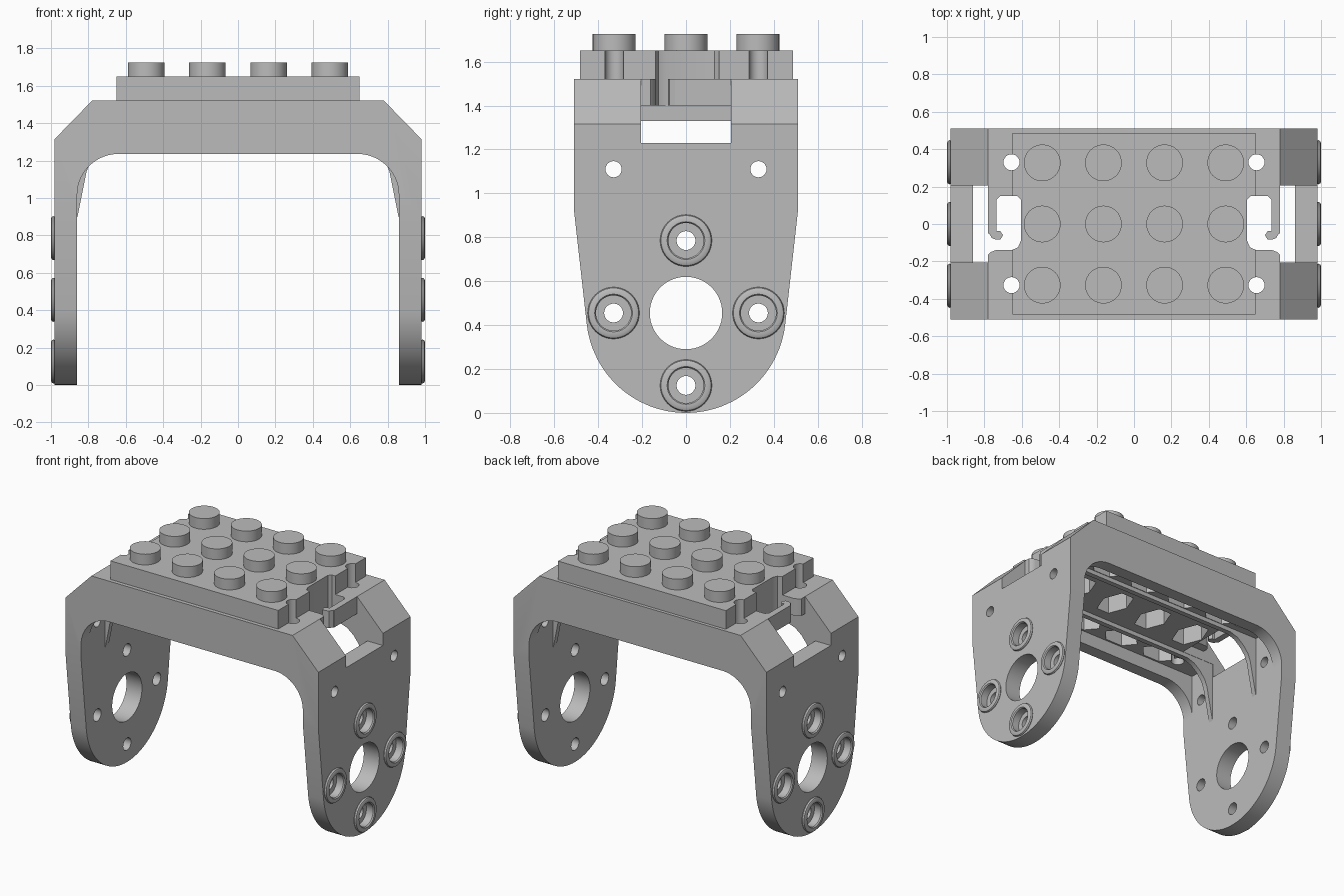
import bpy
import bmesh
from math import sin, cos, pi, radians

cube = bpy.data.objects.get("Cube")
if cube:
    bpy.data.objects.remove(cube, do_unlink=True)

grey = bpy.data.materials.new("plain_grey")
grey.use_nodes = True
grey.diffuse_color = (0.5, 0.5, 0.5, 1)
grey.node_tree.nodes["Principled BSDF"].inputs["Base Color"].default_value = (0.5, 0.5, 0.5, 1)

PITCH = 0.327
STUD_X = [(i - 1.5) * PITCH for i in range(4)]
STUD_Y = [-0.327, 0, 0.327]


def finish(name, bm):
    bmesh.ops.recalc_face_normals(bm, faces=bm.faces)
    mesh = bpy.data.meshes.new(name)
    bm.to_mesh(mesh)
    bm.free()
    mesh.materials.append(grey)
    obj = bpy.data.objects.new(name, mesh)
    bpy.context.collection.objects.link(obj)
    return obj


def prism(name, outline, axis, lo, hi):
    """Extrude a 2D outline along an axis."""
    place = {"x": lambda a, b, t: (t, a, b),
             "y": lambda a, b, t: (a, t, b),
             "z": lambda a, b, t: (a, b, t)}[axis]
    bm = bmesh.new()
    ends = [[bm.verts.new(place(a, b, t)) for a, b in outline] for t in (lo, hi)]
    for ring in ends:
        bm.faces.new(ring)
    n = len(outline)
    for i in range(n):
        j = (i + 1) % n
        bm.faces.new((ends[0][i], ends[0][j], ends[1][j], ends[1][i]))
    return finish(name, bm)


def arc(cx, cy, r, start, end, steps):
    angles = [radians(start + (end - start) * i / steps) for i in range(steps + 1)]
    return [(cx + r * cos(a), cy + r * sin(a)) for a in angles]


def circle(cx, cy, r, n=40):
    return arc(cx, cy, r, 0, 360, n)[:-1]


def rect(x0, x1, y0, y1):
    return [(x0, y0), (x1, y0), (x1, y1), (x0, y1)]


def mirrored(half):
    return half + [(-x, y) for x, y in reversed(half)]


def combine(target, cutter, operation="DIFFERENCE"):
    mod = target.modifiers.new("cut", "BOOLEAN")
    mod.operation = operation
    mod.solver = "EXACT"
    mod.object = cutter
    bpy.context.view_layer.objects.active = target
    bpy.ops.object.modifier_apply(modifier=mod.name)
    bpy.data.objects.remove(cutter, do_unlink=True)


def cut(target, outline, axis, lo, hi):
    combine(target, prism("cutter", outline, axis, lo, hi))


def ring(name, profile, side, y, z, n=40):
    """Revolve a closed (radius, x) profile about an x-directed axis."""
    bm = bmesh.new()
    loops = [[bm.verts.new((side * x, y + r * cos(2 * pi * i / n), z + r * sin(2 * pi * i / n)))
              for r, x in profile] for i in range(n)]
    m = len(profile)
    for i in range(n):
        a, b = loops[i], loops[(i + 1) % n]
        for k in range(m):
            bm.faces.new((a[k], a[(k + 1) % m], b[(k + 1) % m], b[k]))
    return finish(name, bm)


# Arched bracket: front outline trimmed by the rounded leg outline
arch = [(0.78, 1.52), (0.98, 1.315), (0.98, -0.1), (0.86, -0.1)] + arc(0.64, 1.015, 0.22, 0, 90, 14)
bracket = prism("bracket", mirrored(arch), "y", -0.6, 0.6)
leg = [(0.51, 1.7), (0.51, 0.92)] + arc(0, 0.455, 0.455, -7, -90, 24)[:-1]
side_outline = leg + [(0, 0)] + [(-y, z) for y, z in reversed(leg)]
combine(bracket, prism("trim", side_outline, "x", -1.2, 1.2), "INTERSECT")

# Recess under the deck and the pockets in it
cut(bracket, rect(-0.86, 0.86, -0.42, 0.42), "z", 0.8, 1.33)
for y in STUD_Y:
    w, h = (0.1, 0.13) if y == 0 else (0.135, 0.08)
    for x in STUD_X:
        hexagon = [(x + w, y), (x + w / 2, y + h), (x - w / 2, y + h),
                   (x - w, y), (x - w / 2, y - h), (x + w / 2, y - h)]
        cut(bracket, hexagon, "z", 1.2, 1.49)

# Raised stud plate
plate = prism("stud_plate", rect(-0.65, 0.65, -0.483, 0.487), "z", 1.52, 1.65)

# Cable hook cut, given as the opening around the hook
hook = [(0.605, 0.13), (0.605, -0.09), (0.62, -0.125), (0.655, -0.14), (0.74, -0.14),
        (0.765, -0.15), (0.8, -0.18), (0.8, -0.05), (0.775, -0.05), (0.76, -0.075),
        (0.74, -0.083), (0.715, -0.083), (0.7, -0.06), (0.715, -0.038), (0.735, -0.038),
        (0.735, 0.13), (0.715, 0.15), (0.625, 0.15)]

collar = [(0.112, 0.975), (0.118, 0.985), (0.114, 0.995), (0.104, 1.0),
          (0.086, 1.0), (0.08, 0.992), (0.08, 0.975)]
bolts = [(0, 0.785), (0, 0.125), (0.33, 0.455), (-0.33, 0.455)]

for side, label in ((1, "left"), (-1, "right")):
    def span(a, b):
        return sorted((side * a, side * b))

    # Window in the sloped shoulder
    cut(bracket, rect(-0.205, 0.205, 1.23, 1.4), "x", *span(0.6, 1.2))
    cut(bracket, rect(-0.205, 0.205, 1.23, 1.9), "x", *span(0.78, 1.2))
    # Hook opening and upright holes
    for part in (bracket, plate):
        cut(part, [(side * x, y) for x, y in hook], "z", 1.2, 1.9)
        for y in (-0.327, 0.33):
            cut(part, circle(side * 0.655, y, 0.043, 24), "z", 1.2, 1.9)
    # Leg holes
    cut(bracket, circle(0, 0.455, 0.165, 56), "x", *span(0.7, 1.2))
    for y in (-0.33, 0.33):
        cut(bracket, circle(y, 1.11, 0.037, 24), "x", *span(0.7, 1.2))
    for i, (y, z) in enumerate(bolts):
        cut(bracket, circle(y, z, 0.08), "x", *span(0.94, 1.2))
        cut(bracket, circle(y, z, 0.043, 24), "x", *span(0.7, 1.2))
        ring(f"{label}_bolt_collar_{i + 1}", collar, side, y, z)

# Studs
for j, y in enumerate(STUD_Y):
    for i, x in enumerate(STUD_X):
        prism(f"stud_{j + 1}_{i + 1}", circle(x, y, 0.098), "z", 1.64, 1.725)

# Inner ribs curving down into the legs
rib = [(0.87, 1.35), (0.87, 0.88), (0.858, 0.9), (0.81, 1.14), (0.79, 1.19),
       (0.75, 1.24), (0.7, 1.28), (0.64, 1.3)]
for y, label in ((-0.225, "front"), (0.225, "back")):
    prism(f"{label}_rib", mirrored(rib), "y", y - 0.018, y + 0.018)

# Smooth the rounded faces and keep edges sharp
bpy.ops.object.select_all(action="DESELECT")
for obj in bpy.context.scene.objects:
    if obj.type == "MESH" and obj.data.materials and obj.data.materials[0] == grey:
        obj.select_set(True)
        bpy.context.view_layer.objects.active = obj
bpy.ops.object.shade_smooth_by_angle(angle=radians(30))
